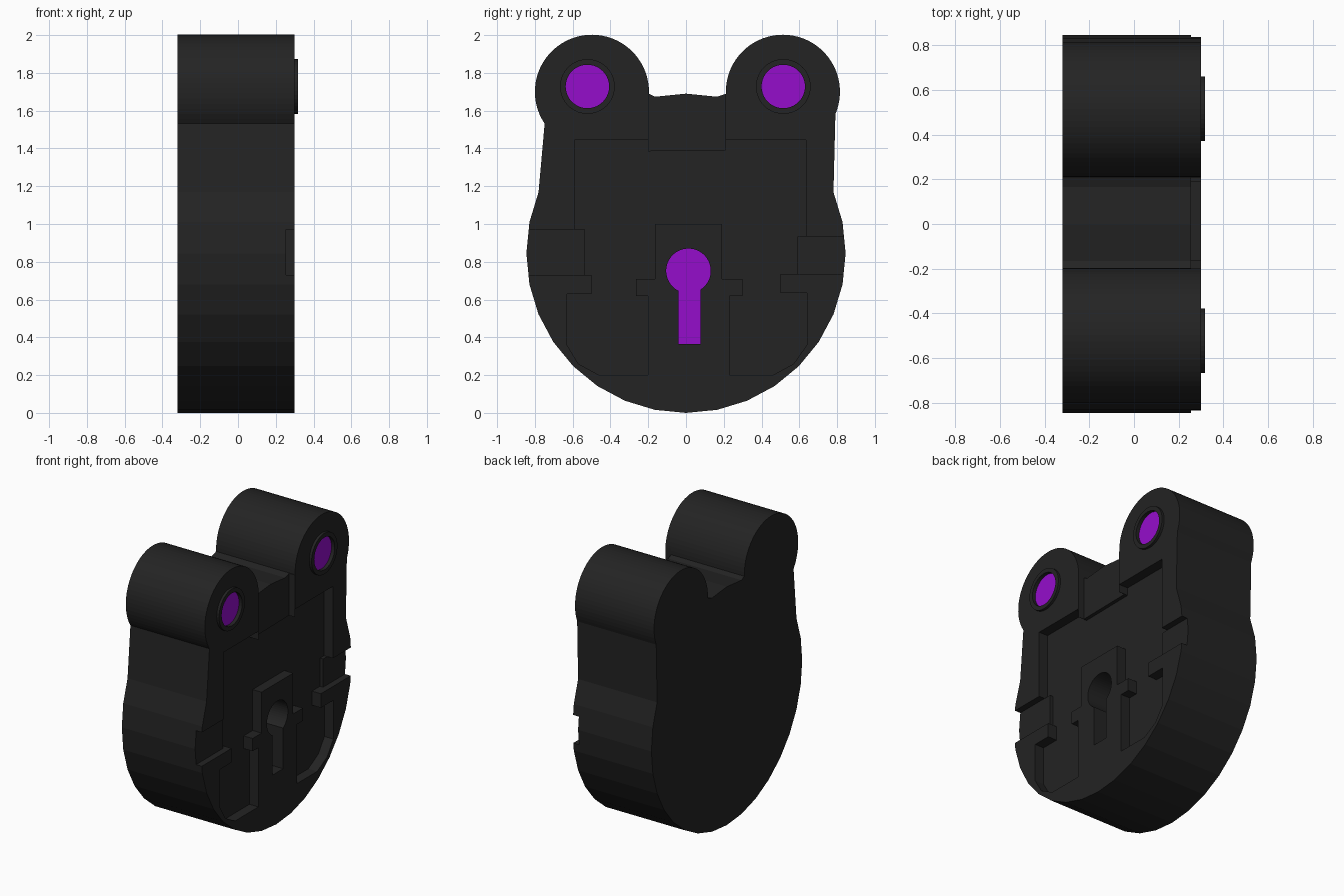
import bpy, bmesh
from math import sin, cos, radians

old = bpy.data.objects.get("Cube")
if old:
    bpy.data.objects.remove(old, do_unlink=True)


def material(name, rgb):
    m = bpy.data.materials.new(name)
    m.use_nodes = True
    m.diffuse_color = (*rgb, 1)
    bsdf = next(n for n in m.node_tree.nodes if n.type == 'BSDF_PRINCIPLED')
    bsdf.inputs["Base Color"].default_value = (*rgb, 1)
    return m


black = material("charcoal black", (0.017, 0.017, 0.017))
purple = material("bright purple", (0.3, 0.004, 0.6))


def arc(cy, cz, r, a0, a1, n):
    """Points from angle a0 to a1 in degrees, in the y-z plane."""
    angles = [radians(a0 + (a1 - a0) * i / n) for i in range(n + 1)]
    return [(cy + r * cos(a), cz + r * sin(a)) for a in angles]


def box(y0, y1, z0, z1):
    return [(y0, z0), (y1, z0), (y1, z1), (y0, z1)]


def prism(name, points, x0, x1, mat):
    """Extrude a y-z outline from x0 to x1."""
    bm = bmesh.new()
    face = bm.faces.new([bm.verts.new((x0, y, z)) for y, z in points])
    ext = bmesh.ops.extrude_face_region(bm, geom=[face])
    verts = [v for v in ext["geom"] if isinstance(v, bmesh.types.BMVert)]
    bmesh.ops.translate(bm, verts=verts, vec=(x1 - x0, 0, 0))
    bmesh.ops.recalc_face_normals(bm, faces=bm.faces)
    mesh = bpy.data.meshes.new(name)
    bm.to_mesh(mesh)
    bm.free()
    mesh.materials.append(mat)
    ob = bpy.data.objects.new(name, mesh)
    bpy.context.collection.objects.link(ob)
    return ob


def cut(target, points, floor):
    """Carve an outline into the front of the target, down to x = floor."""
    cutter = prism("cutter", points, floor, 0.5, black)
    cutter.hide_render = True
    mod = target.modifiers.new("cut", 'BOOLEAN')
    mod.operation = 'DIFFERENCE'
    mod.solver = 'EXACT'
    mod.object = cutter
    bpy.context.view_layer.objects.active = target
    bpy.ops.object.modifier_apply(modifier=mod.name)
    bpy.data.objects.remove(cutter, do_unlink=True)


# Head silhouette: round head with two round ears
head_r = 0.845
outline = arc(0, head_r, head_r, 157.5, 382.5, 20)
outline += arc(0.513, 1.7, 0.302, -23, 182, 40)
outline += arc(0, head_r, head_r, 78.75, 101.25, 2)
outline += arc(-0.498, 1.7, 0.302, -2, 214, 40)
FRONT = 0.30
body = prism("head_body", outline, -0.32, FRONT, black)

# Deep face recess, running round the raised lock block
recess = [
    (-0.59, 1.445), (-0.2, 1.445), (-0.2, 1.385), (0.21, 1.39), (0.21, 1.445),
    (0.635, 1.445), (0.635, 0.935), (0.59, 0.935), (0.59, 0.735), (0.5, 0.735),
    (0.5, 0.635), (0.64, 0.635), (0.64, 0.36), (0.57, 0.26), (0.46, 0.2),
    (0.23, 0.2), (0.23, 0.62), (0.3, 0.62), (0.3, 0.71), (0.19, 0.71),
    (0.19, 1.0), (-0.165, 1.0), (-0.165, 0.71), (-0.265, 0.71), (-0.265, 0.62),
    (-0.2, 0.62), (-0.2, 0.2), (-0.46, 0.2), (-0.57, 0.26), (-0.63, 0.36),
    (-0.63, 0.63), (-0.5, 0.63), (-0.5, 0.73), (-0.535, 0.73), (-0.535, 0.97),
    (-0.59, 0.97)]
cut(body, recess, 0.23)

# Shallower forehead and cheek notches
STEP = 0.255
cut(body, box(-0.198, 0.208, 1.37, 1.9), STEP)
cut(body, box(-1, -0.52, 0.73, 0.97), STEP)
cut(body, box(0.57, 1, 0.735, 0.935), STEP)

# Keyhole with a purple floor
keyhole = arc(0.013, 0.752, 0.118, -57, 243, 40)
keyhole += [(-0.04, 0.365), (0.077, 0.365)]
KEY_FLOOR = 0.05
cut(body, keyhole, KEY_FLOOR)
prism("keyhole_floor", keyhole, KEY_FLOOR - 0.002, KEY_FLOOR + 0.004, purple)

# Eyes: raised rim around a sunken purple disc
for side, y in (("left", 0.515), ("right", -0.522)):
    inner = arc(y, 1.728, 0.115, 0, 351, 39)
    rim = prism(side + "_eye_rim", arc(y, 1.728, 0.145, 0, 351, 39), FRONT - 0.005, 0.318, black)
    cut(rim, inner, 0.2)
    cut(body, inner, 0.288)
    prism(side + "_eye_disc", inner, 0.286, 0.293, purple)
